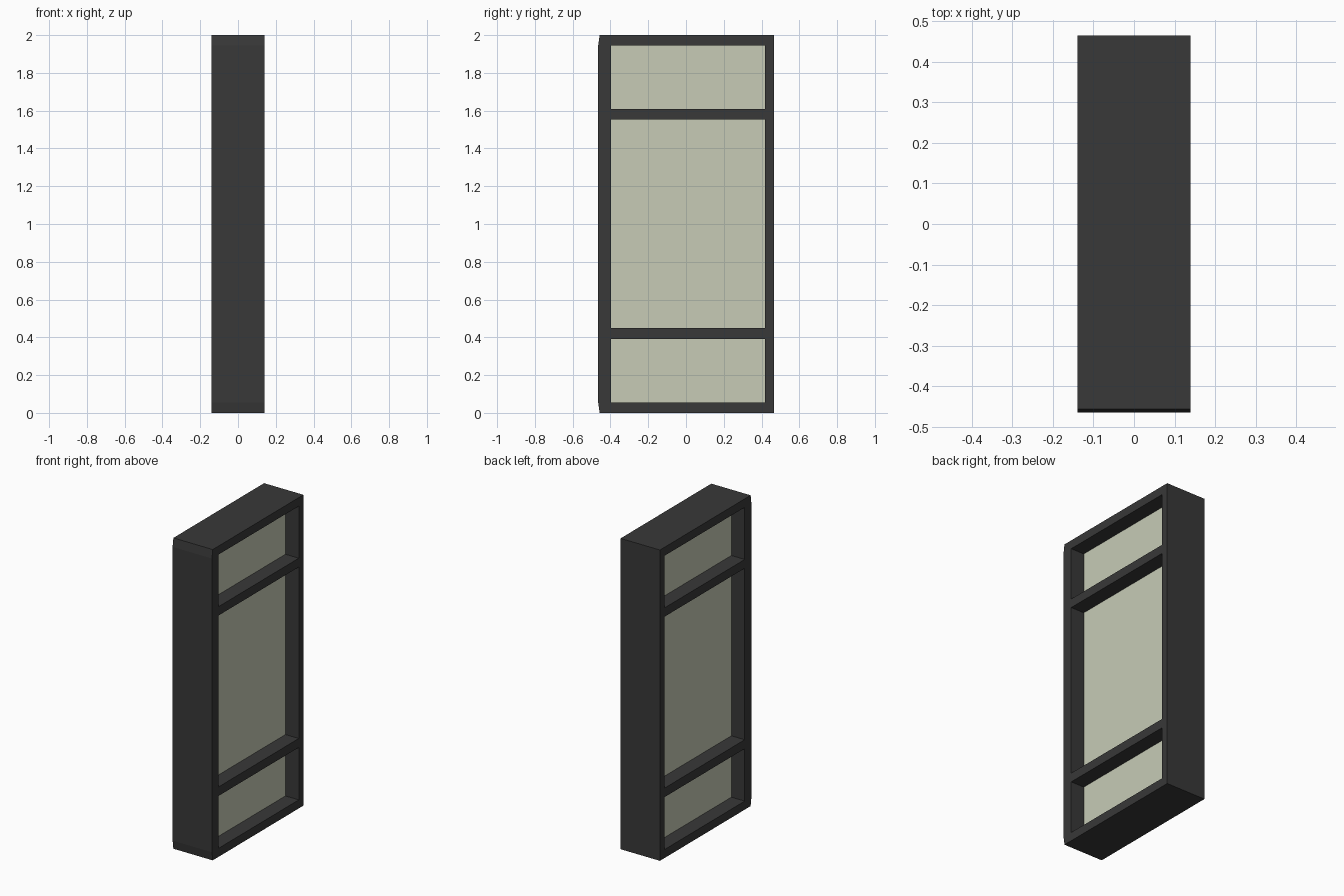
import bpy, bmesh

if "Cube" in bpy.data.objects:
    bpy.data.objects.remove(bpy.data.objects["Cube"])

DEPTH = 0.14          # half depth of the frame along x
PANE = 0.045          # half thickness of the panes
YS = [-0.465, -0.397, 0.418, 0.465]                        # stile edges
ZS = [0, 0.055, 0.392, 0.45, 1.553, 1.61, 1.945, 2.0]      # rail edges
OPENINGS = (1, 3, 5)  # rows of the grid that are open in the middle column


def material(name, color):
    m = bpy.data.materials.new(name)
    m.diffuse_color = (*color, 1)
    m.use_nodes = True
    m.node_tree.nodes["Principled BSDF"].inputs["Base Color"].default_value = m.diffuse_color
    return m


def edge_y(col, row):
    # the front stile tapers in slightly at its top and bottom ends
    if col == 0 and row in (0, len(ZS) - 1):
        return YS[0] + 0.008
    return YS[col]


def slab(name, cells, half, mat):
    """Fill the chosen grid cells in the yz plane and extrude them along x."""
    bm = bmesh.new()
    verts = {}

    def vert(c, r):
        if (c, r) not in verts:
            verts[c, r] = bm.verts.new((-half, edge_y(c, r), ZS[r]))
        return verts[c, r]

    for c, r in cells:
        bm.faces.new([vert(c, r), vert(c + 1, r), vert(c + 1, r + 1), vert(c, r + 1)])
    ext = bmesh.ops.extrude_face_region(bm, geom=bm.faces[:], use_keep_orig=True)
    moved = [g for g in ext["geom"] if isinstance(g, bmesh.types.BMVert)]
    bmesh.ops.translate(bm, verts=moved, vec=(2 * half, 0, 0))
    bmesh.ops.recalc_face_normals(bm, faces=bm.faces[:])
    mesh = bpy.data.meshes.new(name)
    bm.to_mesh(mesh)
    bm.free()
    mesh.materials.append(mat)
    ob = bpy.data.objects.new(name, mesh)
    bpy.context.collection.objects.link(ob)
    return ob


dark = material("dark_frame", (0.04, 0.04, 0.04))
glass = material("pale_glass", (0.57, 0.60, 0.47))

# Frame: two stiles and four rails in one piece
slab("window_frame",
     [(c, r) for c in range(3) for r in range(len(ZS) - 1)
      if not (c == 1 and r in OPENINGS)], DEPTH, dark)

# Panes: one in each opening
for row, name in zip(OPENINGS, ("lower_pane", "middle_pane", "upper_pane")):
    slab(name, [(1, row)], PANE, glass)
